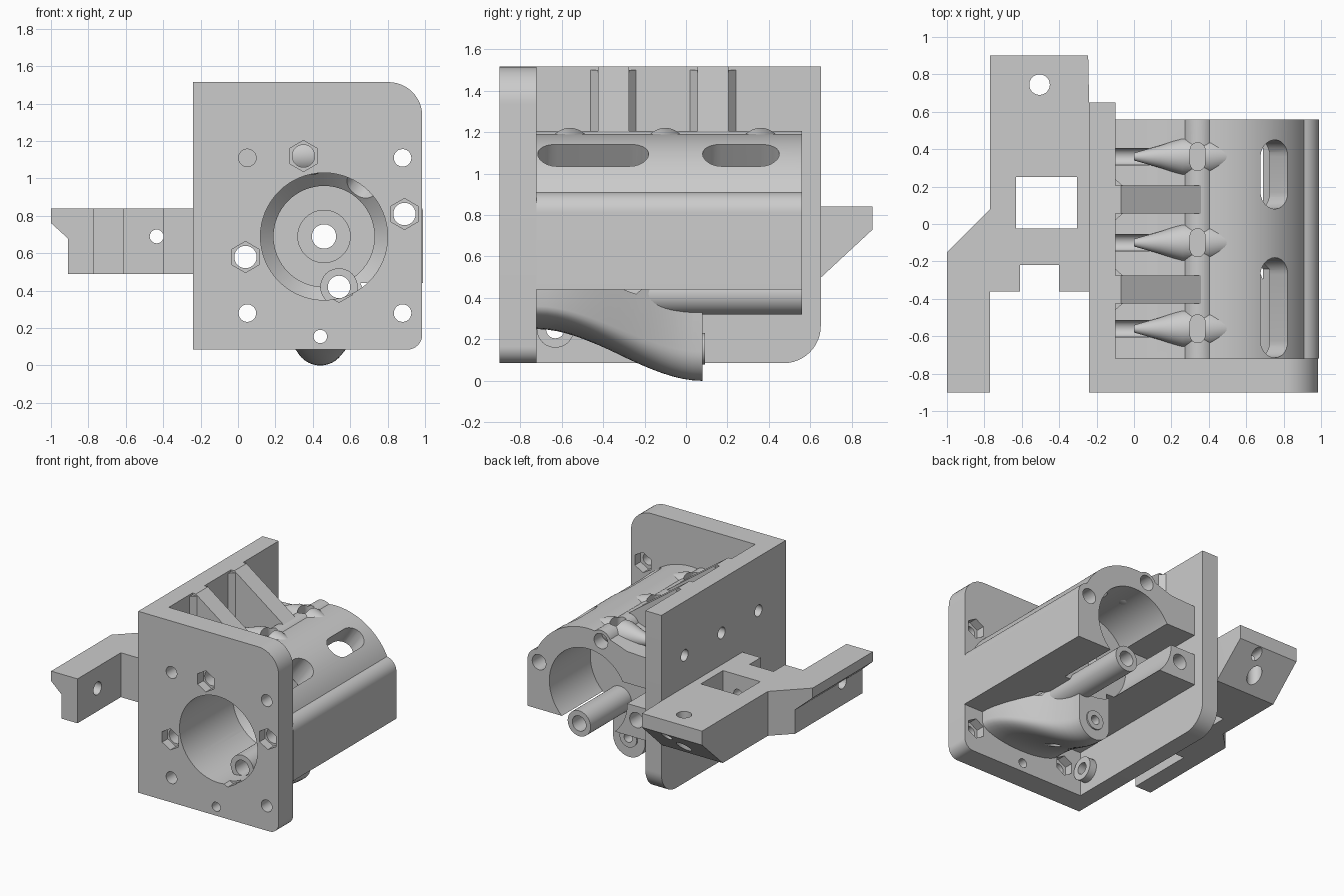
import bpy, bmesh
from math import sin, cos, pi, radians
from mathutils import Vector

if "Cube" in bpy.data.objects:
    bpy.data.objects.remove(bpy.data.objects["Cube"])

grey = bpy.data.materials.new("plain_grey")
grey.use_nodes = True
grey.diffuse_color = (0.6, 0.6, 0.6, 1)
grey.node_tree.nodes["Principled BSDF"].inputs["Base Color"].default_value = (0.6, 0.6, 0.6, 1)

EX, EY, EZ = Vector((1, 0, 0)), Vector((0, 1, 0)), Vector((0, 0, 1))
FRAMES = {"X": (EY, EZ, EX), "Y": (EX, EZ, EY), "Z": (EX, EY, EZ)}
parts, cutters = [], []


def loft(name, rings, cutter=False):
    """Skin a list of equal rings of points and cap both ends."""
    bm = bmesh.new()
    loops = [[bm.verts.new(p) for p in ring] for ring in rings]
    n = len(loops[0])
    for a, b in zip(loops, loops[1:]):
        for i in range(n):
            bm.faces.new((a[i], a[(i + 1) % n], b[(i + 1) % n], b[i]))
    bm.faces.new(loops[0])
    bm.faces.new(loops[-1])
    bmesh.ops.recalc_face_normals(bm, faces=bm.faces)
    mesh = bpy.data.meshes.new(name)
    bm.to_mesh(mesh)
    bm.free()
    mesh.materials.append(grey)
    ob = bpy.data.objects.new(name, mesh)
    bpy.context.scene.collection.objects.link(ob)
    ob.hide_render = cutter
    (cutters if cutter else parts).append(ob)
    return ob


def prism(name, pts, axis, lo, hi, cutter=False, origin=Vector()):
    u, v, w = FRAMES[axis] if isinstance(axis, str) else axis
    return loft(name, [[origin + u * a + v * b + w * h for a, b in pts] for h in (lo, hi)], cutter)


def lathe(name, centre, axis, profile, cutter=False, n=40):
    """Stack of circles given as (position along axis, radius)."""
    u, v, w = FRAMES[axis]
    return loft(name, [[u * a + v * b + w * h for a, b in arc(*centre, r, 0, 360 - 360 / n, n - 1)]
                       for h, r in profile], cutter)


def arc(cx, cy, r, a0, a1, n=12):
    return [(cx + r * cos(radians(a0 + (a1 - a0) * i / n)),
             cy + r * sin(radians(a0 + (a1 - a0) * i / n))) for i in range(n + 1)]


def rect(x0, x1, y0, y1):
    return [(x0, y0), (x1, y0), (x1, y1), (x0, y1)]


def stadium(u0, u1, r):
    return arc(u0 + r, 0, r, 90, 270) + arc(u1 - r, 0, r, -90, 90)


def hexagon(c, r):
    return arc(*c, r, 30, 330, 5)


def hole(centre, axis, lo, hi, r, n=24):
    return lathe("hole_cutter", centre, axis, [(lo, r), (hi, r)], True, n)


def cut(targets, tools):
    for ob in targets:
        for tool in tools:
            m = ob.modifiers.new("cut", "BOOLEAN")
            m.operation, m.solver, m.object = "DIFFERENCE", "EXACT", tool


# Main solids: two plates at a right angle and the barrel housing
front_plate = prism("front_plate", [(-0.24, 0.085)] + arc(0.905, 0.165, 0.08, -90, 0)
                    + arc(0.805, 1.335, 0.18, 0, 90) + [(-0.24, 1.515)], "Y", -0.9, -0.72)
side_plate = prism("side_plate", [(-0.72, 0.085)] + arc(0.47, 0.265, 0.18, -90, 0)
                   + [(0.65, 1.515), (-0.72, 1.515)], "X", -0.24, -0.1)
barrel = prism("barrel_housing", [(0.99, 0.44)] + arc(0.89, 0.81, 0.1, 0, 75)
               + arc(0.46, 0.69, 0.5, 26, 104, 30) + [(0.12, 1.1), (-0.1, 1.09), (-0.1, 0.44)],
               "Y", -0.72, 0.56)
top_lug = lathe("top_screw_lug", (0.35, 1.12), "Y", [(-0.72, 0.085), (0.56, 0.085)])
low_lug = lathe("lower_screw_lug", (0.54, 0.42), "Y", [(-0.72, 0.1), (0.56, 0.1)])

# Air duct under the barrel, narrowing to a round nose at its rear
rings = []
for i in range(17):
    t = i / 16
    s = t * t * (3 - 2 * t)
    half, shoulder, bottom = 0.36 - 0.22 * s, 0.36 - 0.22 * s, 0.25 * (1 - s)
    x = 0.46 - 0.02 * s
    ring = [(x + half * cos(a), shoulder + (shoulder - bottom) * sin(a))
            for a in (pi + pi * k / 20 for k in range(21))]
    top = [(x + half, 0.47), (x - half, 0.47)]
    rings.append([Vector((px, -0.72 + 0.8 * t, pz)) for px, pz in ring + top])
duct = loft("air_duct", rings)
nose_rim = lathe("duct_screw_rim", (0.44, 0.155), "Y", [(0.07, 0.075), (0.092, 0.075)])
side_boss = lathe("side_screw_boss", (-0.63, 0.25), "X", [(-0.11, 0.09), (-0.04, 0.09)])

# Sloping ribs with flared feet, and the swellings over the cross screws
for y in (-0.35, 0.13):
    prism("sloping_rib", [(-0.1, 1.515), (-0.07, 1.515), (0.42, 1.16), (0.35, 1.05), (-0.1, 1.05)],
          "Y", y - 0.075, y + 0.075)
    prism("rib_flare", [(-0.1, y - 0.11), (-0.06, y - 0.075), (-0.06, y + 0.075), (-0.1, y + 0.11)],
          "Z", 1.05, 1.5)
swellings = [lathe("screw_swelling", (y, 1.12), "X",
                   [(0.0, 0.02), (0.14, 0.06), (0.26, 0.1), (0.41, 0.1), (0.52, 0.06)])
             for y in (-0.56, -0.1, 0.36)]

# Bore with an inner wall, and the gap beside it
bore = [lathe("bore_cutter", (0.46, 0.69), "Y",
              [(-1, 0.34), (-0.24, 0.34), (-0.17, 0.27), (-0.1, 0.27)], True, 64),
        lathe("bore_cutter", (0.46, 0.69), "Y", [(0.05, 0.34), (0.7, 0.34)], True, 64),
        lathe("bore_cutter", (0.46, 0.69), "Y",
              [(-0.2, 0.14), (-0.04, 0.14), (-0.04, 0.065), (0.2, 0.065)], True)]
cut([front_plate, barrel, top_lug, duct], bore)
cut([barrel], [prism("gap_cutter", rect(-0.099, 0.25, 0.69, 0.85), "Y", 0.08, 0.6, True)])

# Radial windows in the barrel
ang = radians(54)
out = Vector((cos(ang), 0, sin(ang)))
frame = (EY, Vector((-sin(ang), 0, cos(ang))), out)
cut([barrel], [prism("window_cutter", stadium(a, b, 0.09), frame, 0.15, 0.7, True,
                     Vector((0.46, 0, 0.69))) for a, b in ((-0.715, -0.18), (0.08, 0.45))])

# Long screws through the barrel, with hexagon recesses on the front
screws = ((0.35, 1.12), (0.89, 0.81), (0.04, 0.58), (0.54, 0.42))
for c in screws:
    h = hole(c, "Y", -1, 0.7, 0.06)
    recess = prism("hex_cutter", hexagon(c, 0.083), "Y", -1, -0.83, True)
    cut([front_plate], [h, recess])
    cut([barrel] + ([top_lug] if c == screws[0] else [low_lug] if c == screws[3] else []), [h])
cut([duct], [h])

# Corner holes of the front plate, with hexagon recesses behind
for c in ((0.88, 1.11), (0.88, 0.28), (0.05, 0.28)):
    cut([front_plate], [hole(c, "Y", -1, -0.6, 0.047),
                        prism("hex_cutter", hexagon(c, 0.08), "Y", -0.79, -0.6, True)])
cut([front_plate], [hole((0.05, 1.11), "Y", -1, -0.78, 0.047)])
small = hole((0.44, 0.155), "Y", -1, 0.2, 0.036)
cut([front_plate, duct, nose_rim], [small])
cut([side_plate, side_boss], [hole((-0.63, 0.25), "X", -0.4, 0.1, 0.045)])

# Cross screws with nut slots
for y, swell in zip((-0.56, -0.1, 0.36), swellings):
    across = hole((y, 1.09), "X", -0.4, 0.34, 0.045)
    nut = prism("nut_slot_cutter", stadium(-0.075, 0.075, 0.04), (EY, EX, EZ), 1.04, 1.4, True,
                Vector((0.34, y, 0)))
    cut([side_plate, barrel], [across])
    cut([barrel, top_lug, swell], [nut])

# Side bracket: stepped outline with a window, a wedge tab and a forward arm
bracket = prism("side_bracket", [(-0.24, 0.65), (-0.245, 0.9), (-0.77, 0.9), (-0.77, 0.08),
                (-1, -0.15), (-1, -0.9), (-0.77, -0.9), (-0.77, -0.36), (-0.61, -0.36),
                (-0.61, -0.22), (-0.4, -0.22), (-0.4, -0.36), (-0.24, -0.36)], "Z", 0.49, 0.84)
cut([bracket], [
    prism("bracket_window_cutter", rect(-0.63, -0.305, -0.025, 0.25), "Z", 0.3, 1, True),
    prism("wedge_cutter", [(0.62, 0.47), (0.94, 0.47), (0.94, 0.767)], "X", -0.9, -0.2, True),
    prism("arm_chamfer_cutter", [(-1.02, 0.45), (-0.91, 0.45), (-0.91, 0.68), (-1.02, 0.78)],
          "Y", -1, 0.2, True),
    hole((-0.505, 0.745), "Z", 0.4, 1, 0.055),
    hole((-0.435, 0.69), "Y", -0.5, 1, 0.037),
    hole((-0.65, 0.67), "X", -1.1, -0.6, 0.05)])

# Bake the cuts, drop the cutters and shade
deps = bpy.context.evaluated_depsgraph_get()
baked = [(ob, bpy.data.meshes.new_from_object(ob.evaluated_get(deps))) for ob in parts]
for ob, mesh in baked:
    ob.modifiers.clear()
    ob.data = mesh
for ob in cutters:
    bpy.data.objects.remove(ob)
bpy.ops.object.select_all(action="DESELECT")
for ob in parts:
    ob.select_set(True)
bpy.context.view_layer.objects.active = parts[0]
bpy.ops.object.shade_smooth_by_angle(angle=radians(30))
